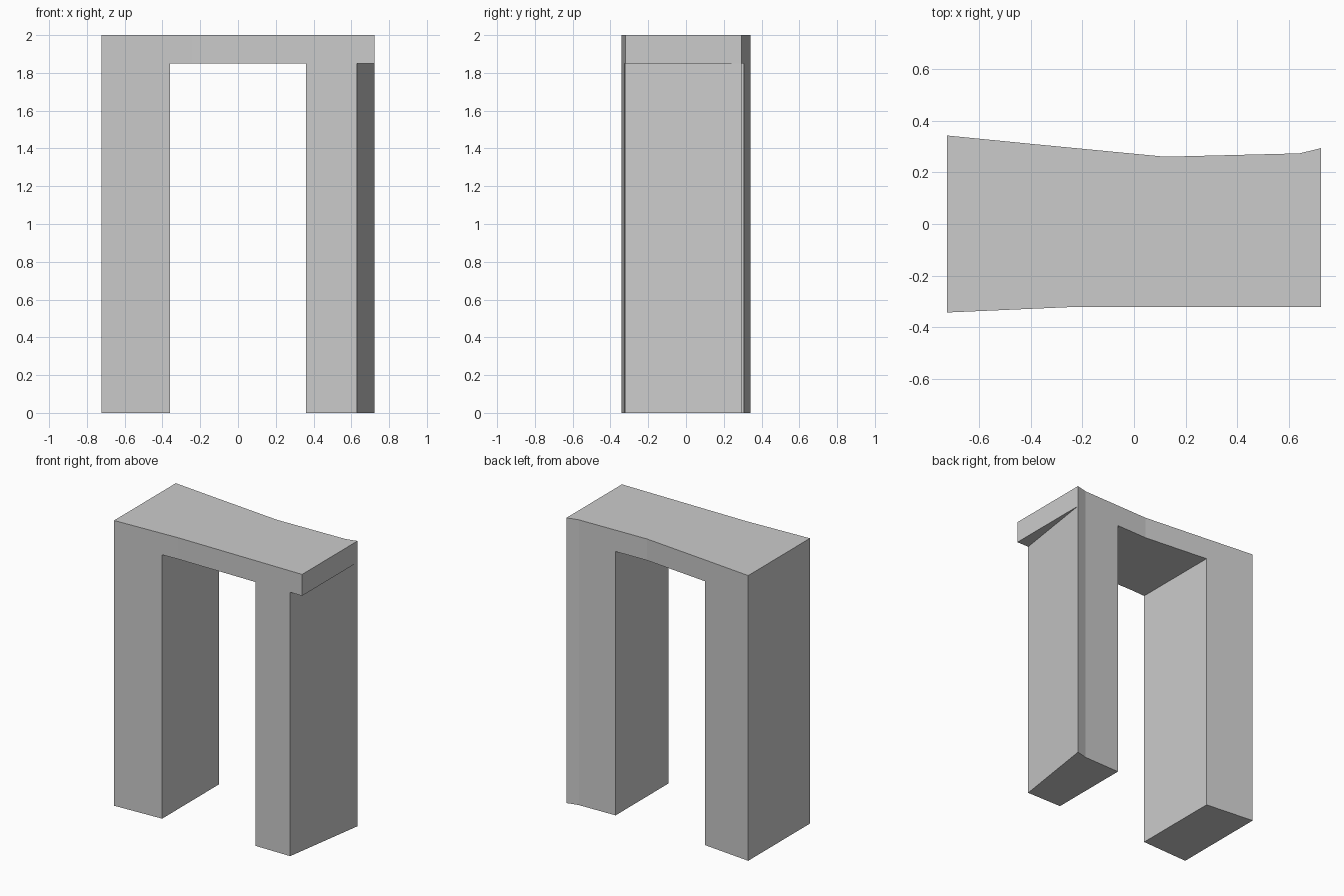
import bpy
import bmesh

cube = bpy.data.objects.get("Cube")
if cube:
    bpy.data.objects.remove(cube, do_unlink=True)

stone = bpy.data.materials.new("grey stone")
stone.use_nodes = True
GREY = (0.6, 0.6, 0.6, 1)
stone.diffuse_color = GREY
stone.node_tree.nodes["Principled BSDF"].inputs["Base Color"].default_value = GREY

HALF, INNER, LINTEL, TOP = 0.722, 0.36, 1.85, 2.0

# Plan outlines of the uneven front and back walls, as (x, y)
FRONT = [(-HALF, -0.342), (-0.24, -0.321), (HALF, -0.321)]
BACK = [(-HALF, 0.342), (-0.4, 0.31), (0.12, 0.26), (0.64, 0.273), (HALF, 0.293)]


def wall_y(wall, x):
    """Depth of a wall outline at x."""
    for (x0, y0), (x1, y1) in zip(wall, wall[1:]):
        if x0 <= x <= x1:
            return y0 + (y1 - y0) * (x - x0) / (x1 - x0)


def slice_wall(wall, x0, x1):
    """Part of a wall outline between two x positions."""
    inside = [p for p in wall if x0 < p[0] < x1]
    return [(x0, wall_y(wall, x0))] + inside + [(x1, wall_y(wall, x1))]


def fill(bm, outline, z, up):
    f = bm.faces.new([bm.verts.new((x, y, z)) for x, y in outline])
    f.normal_update()
    if (f.normal.z > 0) != up:
        f.normal_flip()
    return f


def prism(name, front, back, z0, z1):
    """Upright block between a front and a back outline."""
    bm = bmesh.new()
    base = fill(bm, front + back[::-1], z0, False)
    new = bmesh.ops.extrude_face_region(bm, geom=[base], use_keep_orig=True)["geom"]
    for v in new:
        if isinstance(v, bmesh.types.BMVert):
            v.co.z = z1
    bmesh.ops.recalc_face_normals(bm, faces=bm.faces)
    mesh = bpy.data.meshes.new(name)
    bm.to_mesh(mesh)
    bm.free()
    mesh.materials.append(stone)
    obj = bpy.data.objects.new(name, mesh)
    bpy.context.collection.objects.link(obj)
    return obj


# Lintel across the top
prism("lintel", FRONT, BACK, LINTEL, TOP)

# Right leg, and left leg whose outer side slants in towards the front
prism("right_leg", slice_wall(FRONT, -HALF, -INNER),
      slice_wall(BACK, -HALF, -INNER), 0, LINTEL)
prism("left_leg", slice_wall(FRONT, INNER, 0.63),
      slice_wall(BACK, INNER, HALF), 0, LINTEL)
